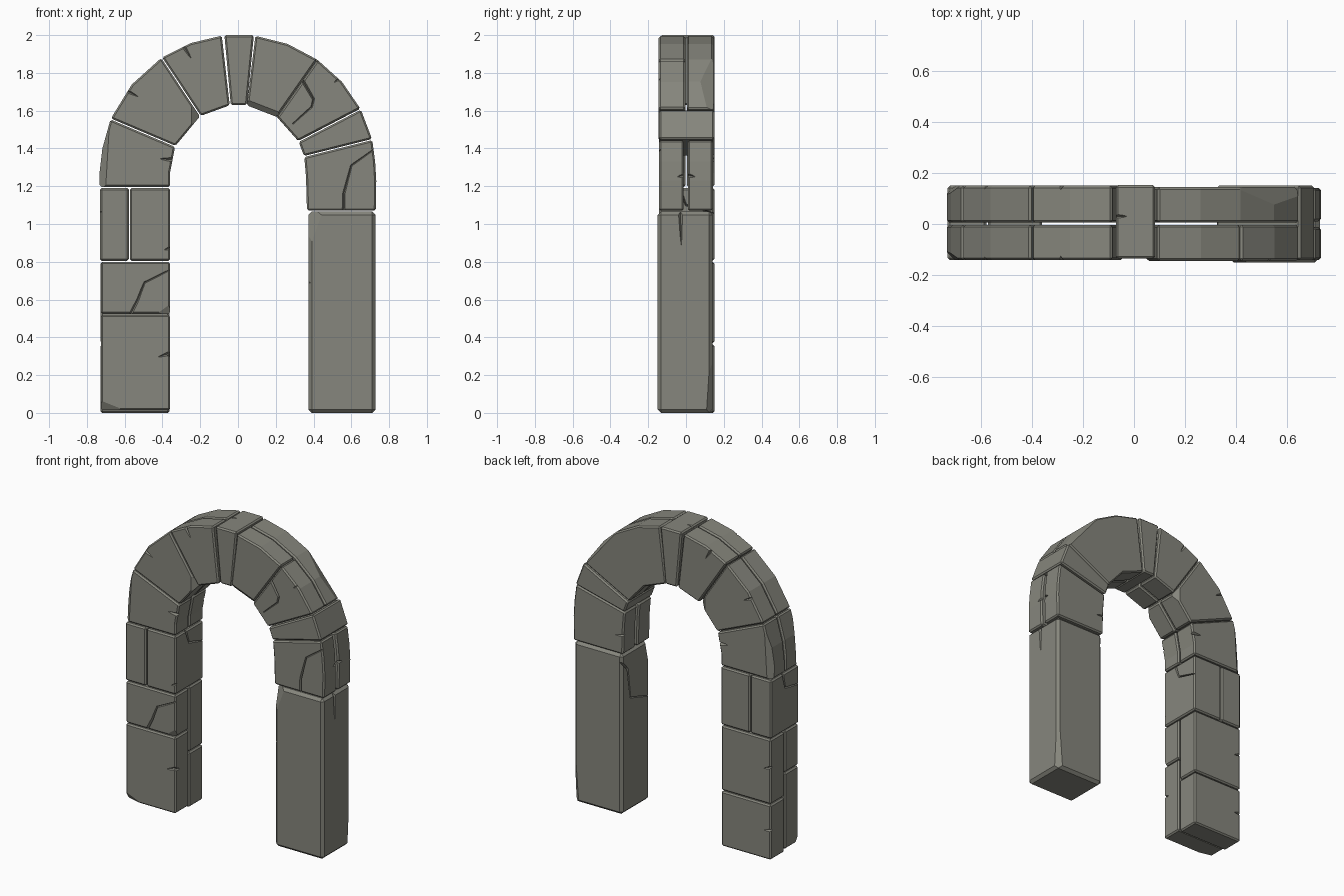
import bpy, bmesh, math
from mathutils import Vector

if "Cube" in bpy.data.objects:
    bpy.data.objects.remove(bpy.data.objects["Cube"])

CZ, RO, RI = 1.27, 0.732, 0.361      # arch centre height, outer and inner radius
stone = bpy.data.materials.new("dark_stone")
stone.diffuse_color = (0.24, 0.24, 0.205, 1)
stone.use_nodes = True
stone.node_tree.nodes["Principled BSDF"].inputs["Base Color"].default_value = stone.diffuse_color


def pol(deg, r, shift=0.0):
    """Point on the arch, shifted sideways to leave a mortar gap."""
    a = math.radians(deg) + shift / r
    return (r * math.cos(a), CZ + r * math.sin(a))


def block(name, pts, y0, y1, chips=(), cracks=(), bevel=0.009):
    """Stone: x-z outline run through depth, bevelled, corners chipped, cracks cut."""
    bm = bmesh.new()
    face = bm.faces.new([bm.verts.new((x, y0, z)) for x, z in pts])
    ext = bmesh.ops.extrude_face_region(bm, geom=[face])
    bmesh.ops.translate(bm, vec=(0, y1 - y0, 0),
                        verts=[v for v in ext["geom"] if isinstance(v, bmesh.types.BMVert)])
    bmesh.ops.recalc_face_normals(bm, faces=bm.faces)
    sharp = [e for e in bm.edges if e.calc_face_angle(0) > 0.5]
    bmesh.ops.bevel(bm, geom=sharp, offset=bevel, segments=1, profile=0.5, affect='EDGES')
    mid = sum((v.co for v in bm.verts), Vector()) / len(bm.verts)
    for tri in chips:
        a, b, c = (Vector(p) for p in tri)
        n = (b - a).cross(c - a).normalized()
        if n.dot(mid - a) > 0:
            n = -n
        bmesh.ops.bisect_plane(bm, geom=bm.verts[:] + bm.edges[:] + bm.faces[:],
                               plane_co=a, plane_no=n, clear_outer=True)
        bmesh.ops.holes_fill(bm, edges=[e for e in bm.edges if e.is_boundary])
    bmesh.ops.recalc_face_normals(bm, faces=bm.faces)
    me = bpy.data.meshes.new(name)
    bm.to_mesh(me)
    bm.free()
    me.materials.append(stone)
    ob = bpy.data.objects.new(name, me)
    bpy.context.collection.objects.link(ob)
    for path, normal, w in cracks:
        crack(ob, path, Vector(normal), w)
    return ob


def crack(ob, path, n, w, depth=0.02):
    """Cut a tapering V groove along a path lying on a face with normal n."""
    bm = bmesh.new()
    p = [Vector(q) for q in path]
    rings = []
    for i, q in enumerate(p):
        side = (p[min(i + 1, len(p) - 1)] - p[max(i - 1, 0)]).cross(n).normalized()
        k = 1 - (0.8 if len(p) == 2 else 0.5) * i / (len(p) - 1)
        rings.append([bm.verts.new(v) for v in (q + side * w * k + n * 0.015,
                      q - side * w * k + n * 0.015, q - n * depth * k)])
    for r, s in zip(rings, rings[1:]):
        for j in range(3):
            bm.faces.new((r[j], r[(j + 1) % 3], s[(j + 1) % 3], s[j]))
    bm.faces.new(rings[0])
    bm.faces.new(rings[-1][::-1])
    bmesh.ops.triangulate(bm, faces=bm.faces[:])
    bmesh.ops.recalc_face_normals(bm, faces=bm.faces)
    me = bpy.data.meshes.new("crack_cutter")
    bm.to_mesh(me)
    bm.free()
    me.materials.append(stone)
    cut = bpy.data.objects.new("crack_cutter", me)
    bpy.context.collection.objects.link(cut)
    cut.hide_render = True
    cut.display_type = 'WIRE'
    m = ob.modifiers.new("crack", 'BOOLEAN')
    m.operation, m.solver, m.object = 'DIFFERENCE', 'EXACT', cut


def box(x0, x1, z0, z1):
    return [(x0, z0), (x1, z0), (x1, z1), (x0, z1)]


def wedge(a0, a1, steps=2, g0=0.003, g1=0.003):
    """Arch stone outline between two angles."""
    out = [pol(a0, RO, g0)]
    out += [pol(a0 + (a1 - a0) * i / steps, RO) for i in range(1, steps)]
    out += [pol(a1, RO, -g1), pol(a1, RI, -g1)]
    if a1 - a0 > 40:
        out.append(pol((a0 + a1) / 2, RI))
    return out + [pol(a0, RI, g0)]


F, B, L, R = (0, -1, 0), (0, 1, 0), (-1, 0, 0), (1, 0, 0)
YF, YM, YN, YB = -0.142, -0.003, 0.005, 0.15     # front and back stone layers

# right pillar: one tall full-depth stone
block("right_pillar", box(0.373, 0.728, 0, 1.066), -0.15, 0.14,
      chips=[((.45, -.15, 1.07), (.38, -.15, .88), (.373, -.10, 1.07)),
             ((.728, .14, .5), (.728, .108, 0), (.69, .14, 0))],
      cracks=[([(.728, -.03, 1.09), (.728, -.025, .89)], R, .022),
              ([(.373, .155, 1.03), (.373, .08, .95), (.373, .05, .75), (.373, -.17, .68)], L, .014)],
      bevel=0.018)

# left pillar: front layer
block("left_pillar_front_base", box(-.726, -.36, .014, .519), YF, YM,
      chips=[((-.726, YF, .065), (-.60, YF, .014), (-.726, -.11, .014))],
      cracks=[([(-.345, YF, .32), (-.42, YF, .297)], F, .024),
              ([(-.36, -.155, .31), (-.36, -.10, .30)], R, .024)])
block("left_pillar_front_middle", box(-.726, -.36, .524, .799), YF, YM,
      chips=[((-.43, YF, .524), (-.36, YF, .575), (-.36, -.12, .524))],
      cracks=[([(-.575, YF, .51), (-.53, YF, .60), (-.495, YF, .69), (-.345, YF, .765)], F, .015)])
# left pillar: back layer
block("left_pillar_back_base", box(-.727, -.363, 0, .364), YN, YB,
      cracks=[([(-.742, YB, .2), (-.68, YB, .19)], B, .022)])
block("left_pillar_back_middle", box(-.727, -.363, .370, .799), YN, YB,
      cracks=[([(-.742, YB, .62), (-.68, YB, .60)], B, .022)])
# left pillar: paired full-depth stones on top
block("left_pillar_outer_stone", box(-.73, -.578, .805, 1.19), -.142, .15,
      cracks=[([(-.73, .03, 1.21), (-.73, .0, 1.09), (-.73, -.16, 1.06)], L, .014)])
block("left_pillar_inner_stone", box(-.573, -.36, .805, 1.19), -.142, .15,
      cracks=[([(-.36, -.04, 1.21), (-.36, 0, 1.10), (-.36, .17, 1.05)], R, .014),
              ([(-.345, -.142, .88), (-.39, -.142, .862)], F, .02)])

# arch springers, front and back layers
left_end = [(-.732, 1.197), (-.36, 1.197), (-.36, 1.27), pol(157, RI, .003),
            pol(157, RO, .003), (-.718, 1.40), (-.732, 1.28)]
right_end = [(.365, 1.071), (.73, 1.071), (.732, 1.23), (.726, 1.33),
             pol(14, RO, -.003), pol(14, RI, -.003), (.36, 1.25)]
for layer, y0, y1, yf, n in (("front", YF, YM, YF, F), ("back", YN, YB, YB, B)):
    yi = yf + (.03 if yf < 0 else -.03)
    block("left_springer_" + layer, left_end, y0, y1,
          chips=[((-.68, yf, 1.54), (-.70, yf, 1.20), (-.73, yi, 1.25))],
          cracks=[([(-.345, yf, 1.34), (-.41, yf, 1.345)], n, .022)])
    path = [(.56, yf, 1.05), (.56, yf, 1.16), (.60, yf, 1.31), (.74, yf, 1.41)]
    if layer == "back":
        path = [(.35, yf, 1.20), (.42, yf, 1.19)]
    block("right_springer_" + layer, right_end,
          min(y0, yf) if yf < 0 else .010, -.012 if yf < 0 else .142,
          cracks=[(path if yf < 0 else [(x, .142, z) for x, _, z in path], n, .015),
                  ([(.73, 0, 1.26), (.73, yi * .4, 1.25)], R, .022)])
    # left arch stones
    block("left_haunch_" + layer, wedge(123.5, 157), y0, y1,
          chips=[((-.245, yf, 1.64), (-.245, yf, 1.52), (-.21, yi, 1.57))],
          cracks=[([(-.62, yf, 1.72), (-.53, yf, 1.675)], n, .022)])
    block("left_crown_" + layer, wedge(96.5, 123.5), y0, y1,
          cracks=[([(-.30, yf, 1.96), (-.25, yf, 1.88)], n, .022)])

# keystone and narrow full-depth stone
block("keystone", [(-.072, 2.0), (-.038, 1.63), (.048, 1.63), (.084, 2.0)], -.136, .152,
      cracks=[([(-.09, .03, 2.0), (-.03, .03, 2.0)], (0, 0, 1), .02)])
block("right_narrow_stone", wedge(14, 27.5, 1), -.142, .15)

# right arch stones: two in front, one long one behind
block("right_crown_front", wedge(55, 83, 2, .001), -.145, YM,
      chips=[((.12, -.145, 1.63), (.25, -.145, 1.58), (.22, -.11, 1.55))])
block("right_haunch_front", wedge(27.5, 55, 2, .004, .001), -.145, YM,
      cracks=[([(.33, -.145, 1.78), (.40, -.145, 1.66), (.39, -.145, 1.62), (.29, -.145, 1.53)], F, .015),
              ([(.56, -.145, 1.79), (.51, -.145, 1.75)], F, .02)])
block("right_arch_back", wedge(27.5, 83, 4), YN, .145,
      chips=[((.62, .145, 1.62), (.42, .145, 1.86), (.53, .10, 1.76))])
